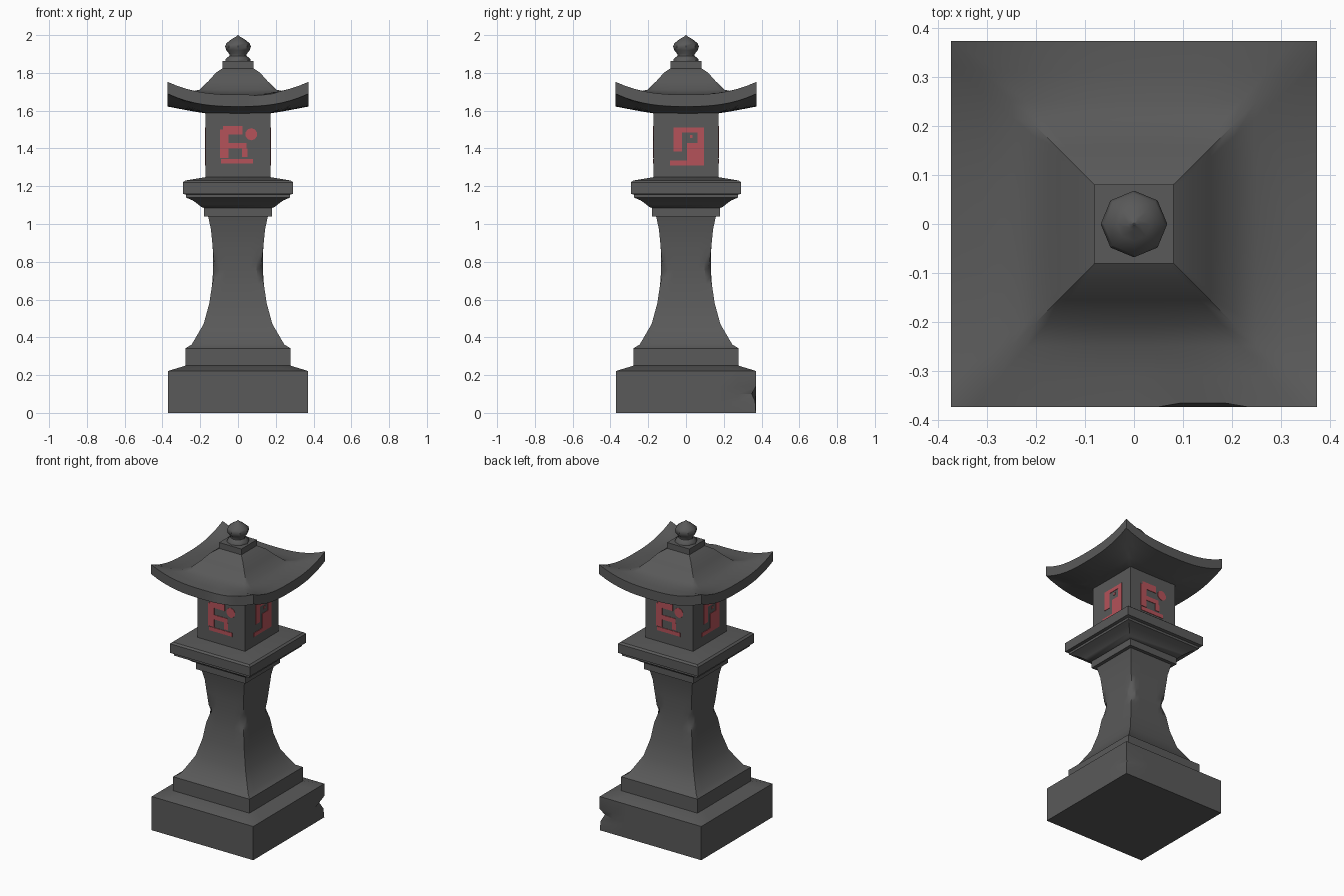
import bpy, bmesh, math
from mathutils import Matrix, Vector

if "Cube" in bpy.data.objects:
    bpy.data.objects.remove(bpy.data.objects["Cube"])


def material(name, col):
    m = bpy.data.materials.new(name)
    m.diffuse_color = (*col, 1)
    m.use_nodes = True
    m.node_tree.nodes["Principled BSDF"].inputs["Base Color"].default_value = m.diffuse_color
    return m


STONE = material("dark_stone", (0.10, 0.10, 0.10))
RED = material("faded_red", (0.46, 0.085, 0.10))


def finish(name, bm, mat, angle=30):
    bmesh.ops.recalc_face_normals(bm, faces=bm.faces)
    me = bpy.data.meshes.new(name)
    bm.to_mesh(me)
    bm.free()
    ob = bpy.data.objects.new(name, me)
    bpy.context.collection.objects.link(ob)
    me.materials.append(mat)
    bpy.ops.object.select_all(action='DESELECT')
    ob.select_set(True)
    bpy.context.view_layer.objects.active = ob
    bpy.ops.object.shade_smooth_by_angle(angle=math.radians(angle))
    return ob


def bridge(bm, rings):
    for a, b in zip(rings, rings[1:]):
        n = len(a)
        for i in range(n):
            bm.faces.new((a[i], a[(i + 1) % n], b[(i + 1) % n], b[i]))
    bm.faces.new(rings[0])
    bm.faces.new(rings[-1])


def square_loft(name, profile, n=1, chips=None, warp=None):
    """Stack square rings (half width, height, corner lift); chips pull corners in."""
    bm = bmesh.new()
    rings = []
    for j, (r, z, lift) in enumerate(profile):
        ring = []
        for k in range(4):
            rot = Matrix.Rotation(k * math.pi / 2, 3, 'Z')
            for i in range(n):
                t = -1 + 2 * i / n
                p = rot @ Vector((r * t, -r, z + lift * abs(t) ** 2.6))
                if i == 0 and chips and (j, k) in chips:
                    s = 1 - chips[(j, k)] / r
                    p.x *= s
                    p.y *= s
                if warp:
                    p = warp(p)
                ring.append(bm.verts.new(p))
        rings.append(ring)
    bridge(bm, rings)
    return finish(name, bm, STONE)


# Footing block, with one chipped edge at the back right
square_loft("base", [(0.37, 0, 0), (0.37, 0.06, 0), (0.37, 0.10, 0), (0.37, 0.14, 0),
                     (0.37, 0.222, 0), (0.278, 0.25, 0)], 8,
            {(2, 2): 0.022, (1, 2): 0.004})

# Flared shaft, worn at its four edges
shaft = [(0.278, 0.25), (0.278, 0.342), (0.245, 0.362), (0.182, 0.47), (0.152, 0.58),
         (0.137, 0.68), (0.134, 0.72), (0.132, 0.76), (0.132, 0.80), (0.134, 0.88),
         (0.143, 0.97), (0.158, 1.04)]
worn = {(j, k): d for k in range(4) for j, d in ((6, 0.008), (7, 0.018), (8, 0.006))}
square_loft("shaft", [(r, z, 0) for r, z in shaft], 8, worn)

# Moulded shelf under the light box
shelf = [(0.18, 1.04), (0.18, 1.085), (0.195, 1.09), (0.212, 1.105), (0.24, 1.125),
         (0.275, 1.14), (0.275, 1.155), (0.292, 1.16), (0.292, 1.22), (0.28, 1.23),
         (0.173, 1.248)]
square_loft("shelf", [(r, z, 0) for r, z in shelf])

# Light box
square_loft("light_box", [(0.173, 1.24, 0), (0.173, 1.62, 0)])


# Curved roof with lifted corners and a small chip in the front eave
def eave_chip(p):
    if p.y < -0.36 and 0.07 < p.x < 0.2 and p.z > 1.66:
        p = p + Vector((0, 0.008, -0.006))
    return p


roof = [(0.08, 1.825, 0), (0.118, 1.80, 0), (0.155, 1.758, 0), (0.205, 1.71, 0),
        (0.25, 1.692, 0.01), (0.31, 1.685, 0.035), (0.374, 1.685, 0.068),
        (0.374, 1.622, 0.068), (0.30, 1.608, 0.045), (0.23, 1.595, 0.015),
        (0.165, 1.585, 0)]
square_loft("roof", roof, 16, warp=eave_chip)

# Cap block and eight-sided finial
square_loft("roof_cap", [(0.081, 1.81, 0), (0.081, 1.863, 0)])
bm = bmesh.new()
rings = []
for r, z in [(0.068, 1.86), (0.066, 1.873), (0.046, 1.89), (0.046, 1.9), (0.062, 1.92),
             (0.068, 1.94), (0.062, 1.956), (0.035, 1.978), (0.012, 1.991), (0.002, 2.0)]:
    rings.append([bm.verts.new((r * math.cos(i * math.pi / 4), r * math.sin(i * math.pi / 4), z))
                  for i in range(8)])
bridge(bm, rings)
finish("finial", bm, STONE, 40)


# Abstract red painted patches: thin plates (u0, u1, z0, z1) on each box face
def patches(name, bars, turn, dot=None):
    bm = bmesh.new()
    rot = Matrix.Rotation(turn * math.pi / 2, 4, 'Z')
    for u0, u1, z0, z1 in bars:
        loc = Matrix.Translation(((u0 + u1) / 2, -0.173, (z0 + z1) / 2))
        bmesh.ops.create_cube(bm, size=1, matrix=rot @ loc @ Matrix.Diagonal((u1 - u0, 0.006, z1 - z0, 1)))
    if dot:
        u, z, r = dot
        bmesh.ops.create_cone(bm, cap_ends=True, segments=10, radius1=r, radius2=r, depth=0.006,
                              matrix=rot @ Matrix.Translation((u, -0.173, z)) @ Matrix.Rotation(math.pi / 2, 4, 'X'))
    finish(name, bm, RED)


wide = [(-0.095, -0.05, 1.35, 1.50), (-0.08, 0.025, 1.50, 1.52), (-0.05, 0.025, 1.475, 1.50),
        (-0.05, 0.045, 1.40, 1.43), (0.02, 0.05, 1.355, 1.40), (-0.09, 0.08, 1.32, 1.345)]
tall = [(0.06, 0.095, 1.335, 1.51), (-0.065, 0.06, 1.485, 1.51), (-0.065, -0.02, 1.385, 1.485),
        (0.005, 0.06, 1.335, 1.43), (-0.085, 0.095, 1.31, 1.335), (0.02, 0.035, 1.455, 1.47)]
for turn, side in enumerate(("front", "right", "back", "left")):
    if turn % 2 == 0:
        patches(side + "_painted_patch", wide, turn, (0.07, 1.475, 0.032))
    else:
        patches(side + "_painted_patch", tall, turn)
